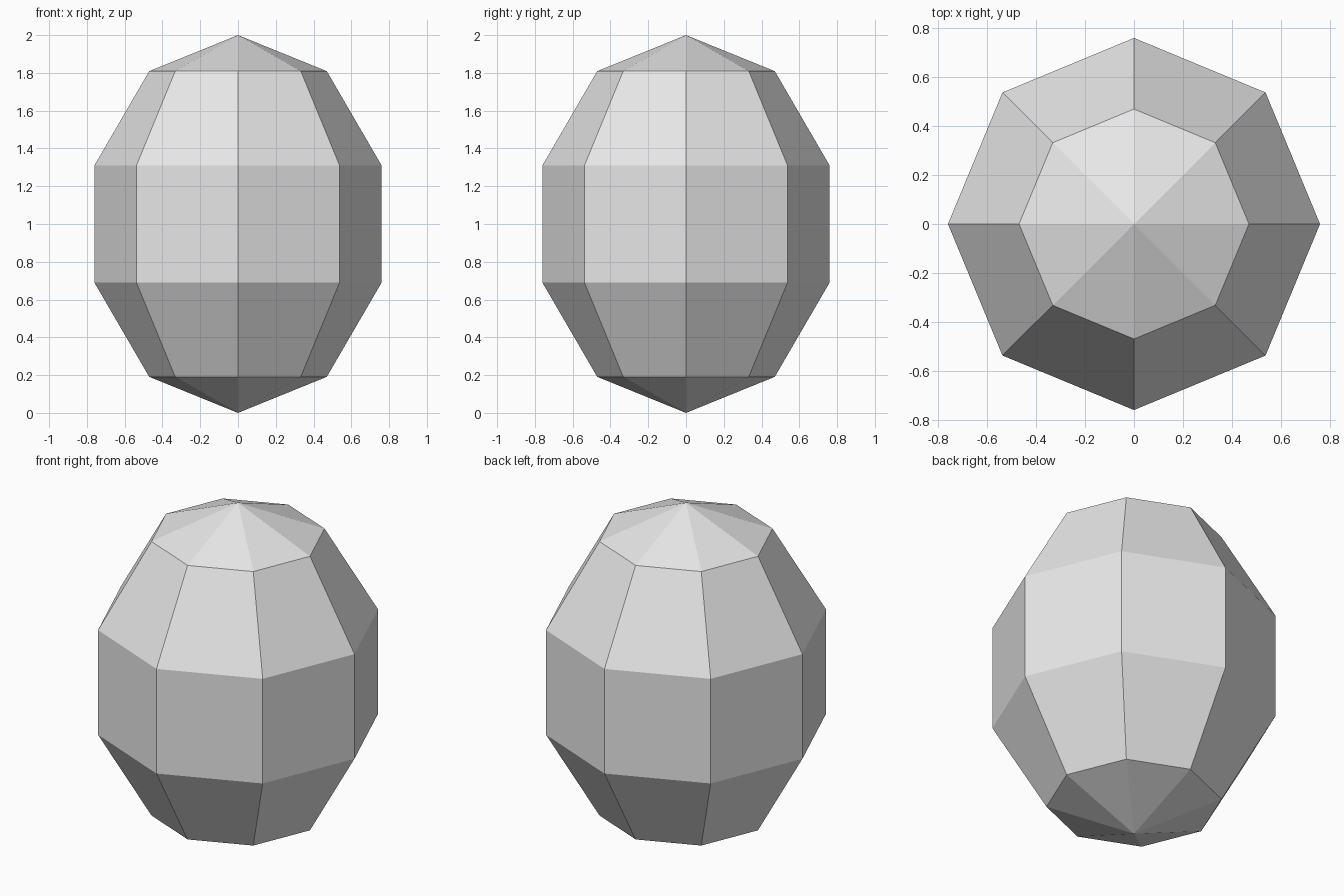
import bpy

# Remove the default cube
cube = bpy.data.objects.get("Cube")
if cube:
    bpy.data.objects.remove(cube, do_unlink=True)

# Plain grey material
grey = bpy.data.materials.new("light_grey")
grey.use_nodes = True
colour = (0.8, 0.8, 0.8, 1.0)
grey.diffuse_color = colour
grey.node_tree.nodes["Principled BSDF"].inputs["Base Color"].default_value = colour

# Faceted egg: a coarse sphere, narrowed sideways
bpy.ops.mesh.primitive_uv_sphere_add(segments=8, ring_count=5, radius=1, location=(0, 0, 1))
egg = bpy.context.object
egg.name = egg.data.name = "faceted_egg"
egg.scale = (0.8, 0.8, 1)
bpy.ops.object.transform_apply(location=False, rotation=False, scale=True)
bpy.ops.object.shade_flat()
egg.data.materials.append(grey)
